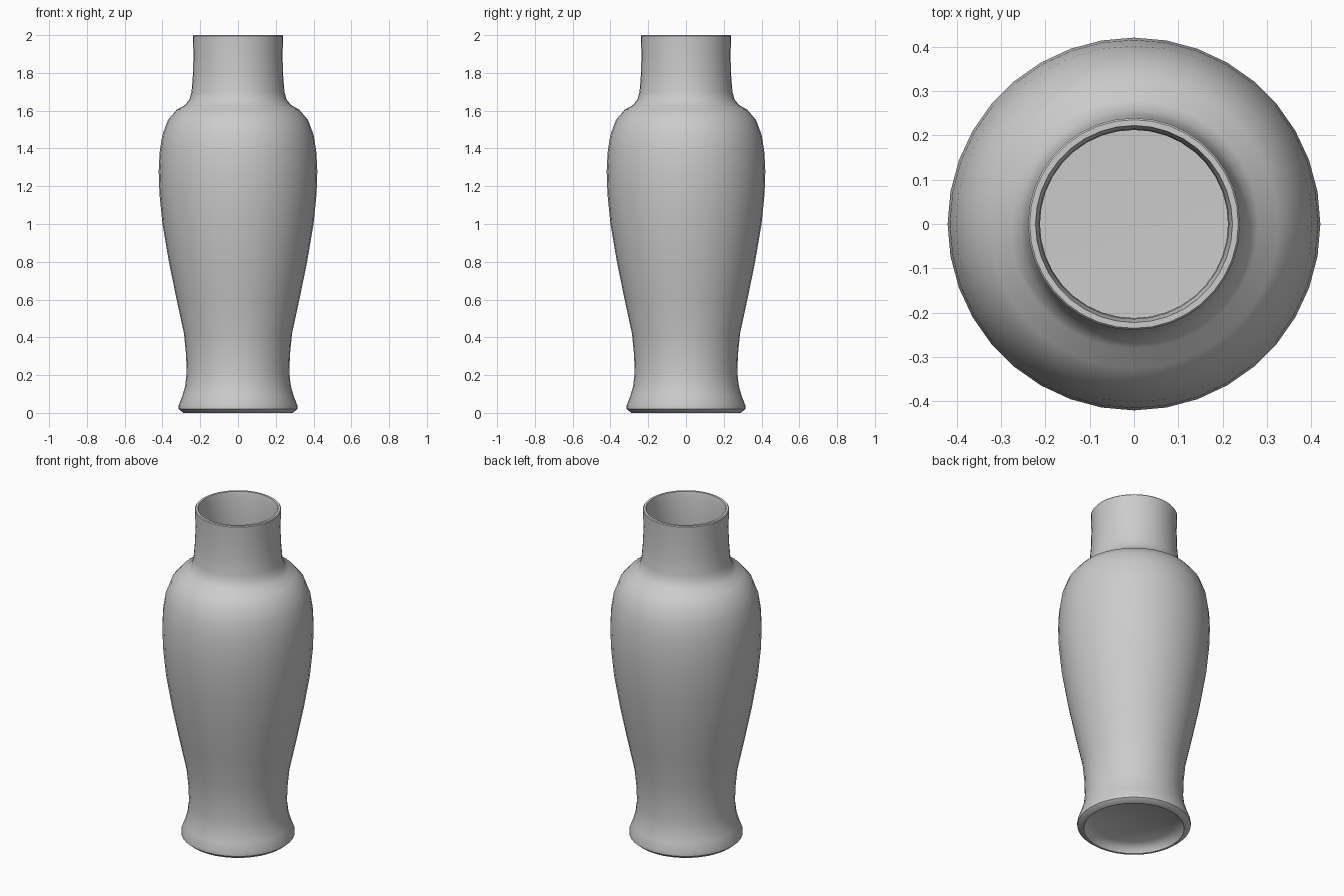
import bpy
import bmesh
import math

if "Cube" in bpy.data.objects:
    bpy.data.objects.remove(bpy.data.objects["Cube"])

SIDES = 36

# Outer silhouette, foot to lip (radius, height)
outer = [(0.290, 0.0), (0.314, 0.02), (0.314, 0.04), (0.295, 0.09), (0.280, 0.14),
         (0.272, 0.21), (0.275, 0.31), (0.286, 0.42), (0.325, 0.60), (0.366, 0.80),
         (0.400, 1.00), (0.416, 1.16), (0.420, 1.28), (0.415, 1.38), (0.401, 1.47),
         (0.371, 1.55), (0.325, 1.605), (0.280, 1.63), (0.257, 1.66), (0.246, 1.70),
         (0.238, 1.80), (0.236, 1.90), (0.239, 1.995)]
# Lip and hollow interior, down to the inner floor
inner = [(0.235, 2.0), (0.222, 2.0), (0.214, 1.96), (0.212, 1.80), (0.216, 1.70),
         (0.235, 1.64), (0.310, 1.575), (0.355, 1.52), (0.385, 1.42), (0.394, 1.28),
         (0.375, 1.00), (0.340, 0.80), (0.300, 0.60), (0.260, 0.42), (0.247, 0.25),
         (0.250, 0.14), (0.245, 0.085), (0.0, 0.08)]
# Recessed underside
under = [(0.0, 0.05), (0.23, 0.045), (0.265, 0.025), (0.278, 0.0)]


def lathe(name, profile):
    bm = bmesh.new()
    rings = []
    for r, z in profile:
        if r == 0:
            rings.append([bm.verts.new((0, 0, z))] * SIDES)
        else:
            rings.append([bm.verts.new((r * math.cos(2 * math.pi * i / SIDES),
                                        r * math.sin(2 * math.pi * i / SIDES), z))
                          for i in range(SIDES)])
    for k, a in enumerate(rings):
        b = rings[(k + 1) % len(rings)]
        for i in range(SIDES):
            j = (i + 1) % SIDES
            corners = list(dict.fromkeys((a[i], a[j], b[j], b[i])))
            if len(corners) > 2:
                bm.faces.new(corners)
    bmesh.ops.recalc_face_normals(bm, faces=bm.faces)
    mesh = bpy.data.meshes.new(name)
    bm.to_mesh(mesh)
    bm.free()
    obj = bpy.data.objects.new(name, mesh)
    bpy.context.collection.objects.link(obj)
    return obj


# Vase body: one closed shell, smooth with crisp lip and foot
vase = lathe("vase", outer + inner + under)
bpy.context.view_layer.objects.active = vase
vase.select_set(True)
bpy.ops.object.shade_smooth_by_angle(angle=math.radians(40))
